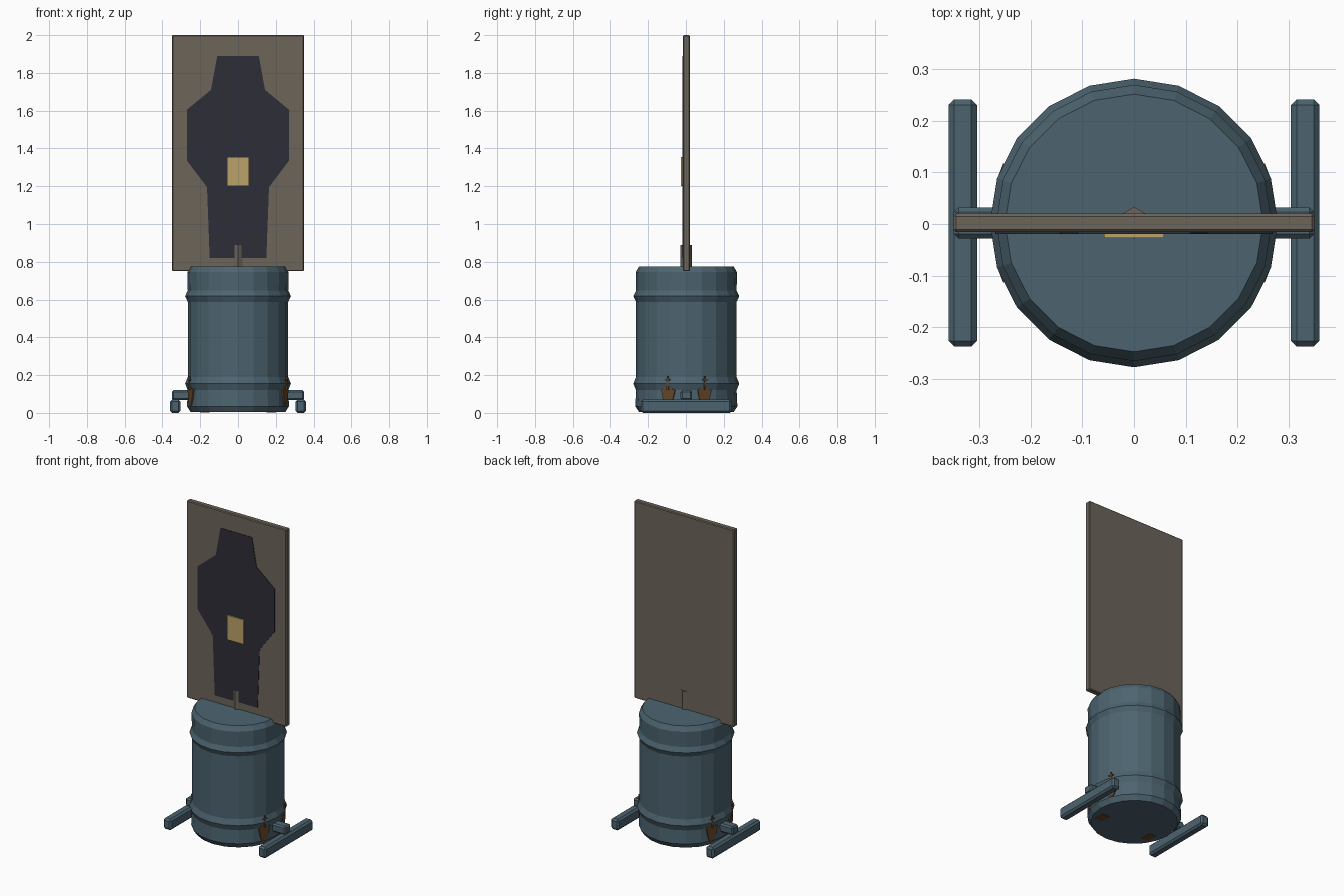
import bpy, bmesh, math
from mathutils import Matrix

if "Cube" in bpy.data.objects:
    bpy.data.objects.remove(bpy.data.objects["Cube"])

def mat(name, rgb):
    m = bpy.data.materials.new(name)
    m.diffuse_color = (*rgb, 1)
    m.use_nodes = True
    m.node_tree.nodes["Principled BSDF"].inputs["Base Color"].default_value = m.diffuse_color
    return m

STEEL = mat("blue_grey_steel", (.073, .127, .160))
BOARD = mat("weathered_board", (.150, .128, .100))
DARK = mat("dark_silhouette", (.027, .027, .039))
PAPER = mat("yellow_paper", (.500, .365, .138))
RUST = mat("rust_brown", (.120, .060, .023))
YC = .002  # slight depth offset of the body

def finish(name, bm, material):
    bmesh.ops.recalc_face_normals(bm, faces=bm.faces)
    me = bpy.data.meshes.new(name)
    bm.to_mesh(me)
    bm.free()
    me.materials.append(material)
    ob = bpy.data.objects.new(name, me)
    bpy.context.collection.objects.link(ob)
    return ob

def box(name, lo, hi, material, bevel=0):
    bm = bmesh.new()
    bmesh.ops.create_cube(bm, size=1)
    for v in bm.verts:
        for i in range(3):
            v.co[i] = lo[i] if v.co[i] < 0 else hi[i]
    if bevel:
        bmesh.ops.bevel(bm, geom=bm.edges[:], offset=bevel, segments=1, affect='EDGES')
    return finish(name, bm, material)

def lathe(name, profile, sides, material, y=0, start=0):
    bm = bmesh.new()
    rings = []
    for r, z in profile:
        rings.append([bm.verts.new((r * math.cos(start + 2 * math.pi * i / sides),
                                    y + r * math.sin(start + 2 * math.pi * i / sides), z))
                      for i in range(sides)])
    for a, b in zip(rings, rings[1:]):
        for i in range(sides):
            j = (i + 1) % sides
            bm.faces.new((a[i], a[j], b[j], b[i]))
    bm.faces.new(rings[0])
    bm.faces.new(rings[-1])
    return finish(name, bm, material)

def plate(name, outline, y0, y1, material, matrix=Matrix()):
    """Thin plate from an x-z outline."""
    bm = bmesh.new()
    f = bm.faces.new([bm.verts.new((x, y0, z)) for x, z in outline])
    ext = bmesh.ops.extrude_face_region(bm, geom=[f])["geom"]
    for v in ext:
        if isinstance(v, bmesh.types.BMVert):
            v.co.y = y1
    bm.transform(matrix)
    return finish(name, bm, material)

# Barrel with two raised hoops
lathe("barrel", [(.25, .004), (.27, .035), (.266, .12), (.28, .155), (.266, .19),
                 (.266, .588), (.28, .618), (.266, .648), (.268, .745), (.25, .775)],
      20, STEEL, YC)

# Stand: cross bar and two feet
for s, side in ((-1, "left"), (1, "right")):
    xs = sorted((s * .305, s * .36))
    box(side + "_foot", (xs[0], -.238, 0), (xs[1], .242, .07), STEEL, .011)
    xs = sorted((s * .2, s * .35))
    box(side + "_arm", (xs[0], -.028, .067), (xs[1], .032, .12), STEEL, .009)

# Target board and hexagonal post
box("target_board", (-.35, -.016, .75), (.35, .02, 2), BOARD, .005)
lathe("board_post", [(.031, .76), (.031, .89)], 6, BOARD, YC, math.pi / 2)

# Silhouette and paper patch
half = [(.11, 1.89), (.143, 1.71), (.27, 1.605), (.27, 1.335), (.164, 1.195), (.15, .82)]
plate("silhouette", half + [(-x, z) for x, z in reversed(half)], -.019, -.015, DARK)
box("paper_patch", (-.058, -.027, 1.2), (.058, -.0185, 1.355), PAPER)

# Rust patches and streaks round the barrel foot
patch = [(-.038, .12), (-.012, .145), (.018, .13), (.04, .12), (.028, .075), (.012, .04), (-.02, .04), (-.03, .08)]
streak = [(-.005, .12), (.005, .12), (.005, .17), (.017, .175), (.005, .18), (.003, .195),
          (-.003, .195), (-.005, .18), (-.017, .175), (-.005, .17)]
for k, deg in enumerate((21, -21, 159, 201)):
    M = Matrix.Translation((0, YC, 0)) @ Matrix.Rotation(math.radians(deg + 90), 4, 'Z')
    plate(f"rust_patch_{k}", patch, -.271, -.263, RUST, M)
    plate(f"rust_streak_{k}", streak, -.279, -.271, RUST, M)

# Rust under the barrel
for s, side in ((-1, "left"), (1, "right")):
    xs = sorted((s * .15, s * .2))
    box("bottom_rust_" + side, (xs[0], -.11, .001), (xs[1], -.04, .006), RUST)
